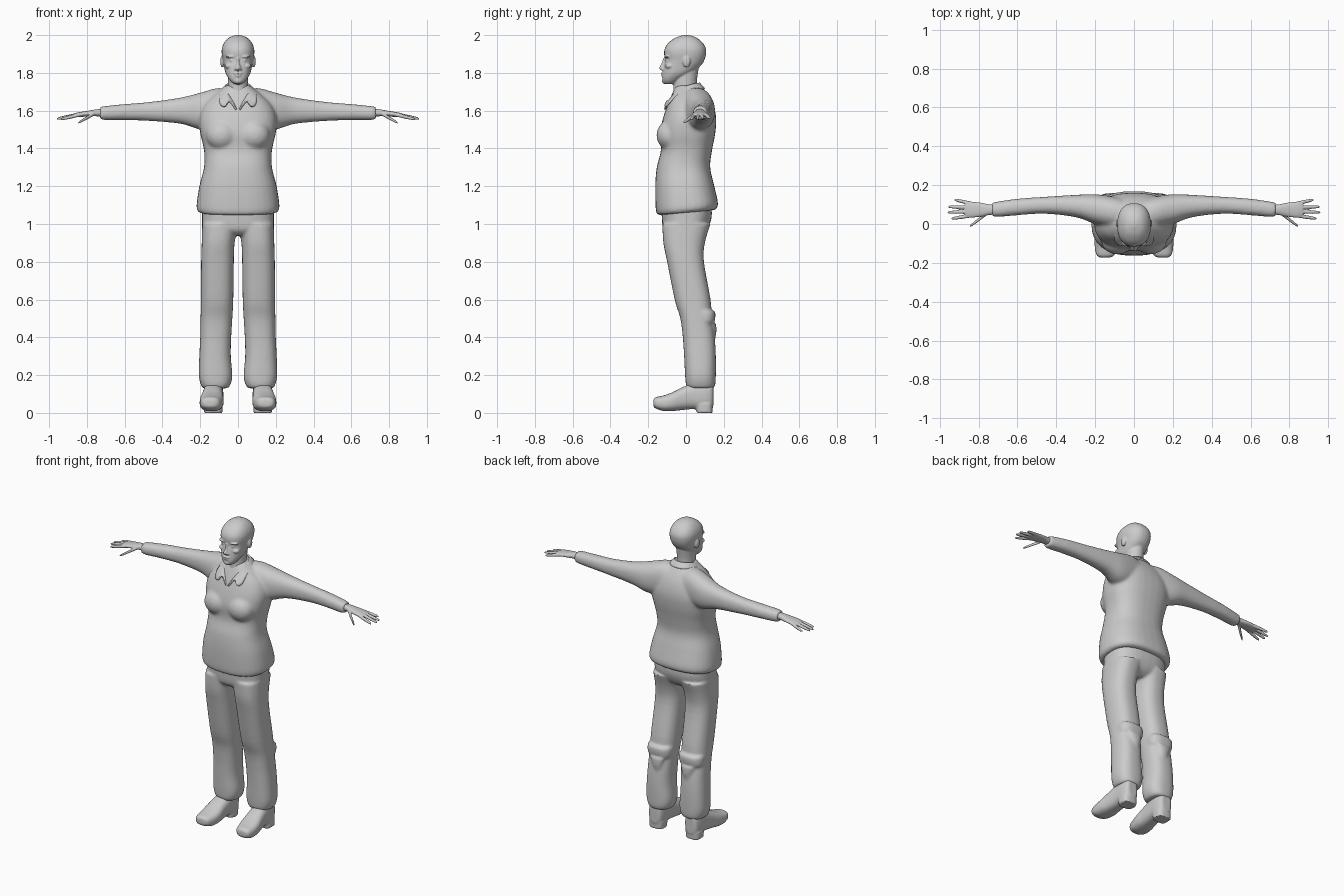
import bpy, bmesh
from math import cos, sin, pi
from mathutils import Vector, Matrix

cube = bpy.data.objects.get("Cube")
if cube:
    bpy.data.objects.remove(cube)

grey = bpy.data.materials.new("plain_grey")
grey.use_nodes = True
grey.diffuse_color = (0.6, 0.6, 0.6, 1)
grey.node_tree.nodes["Principled BSDF"].inputs["Base Color"].default_value = (0.6, 0.6, 0.6, 1)

CM = 0.01
SIDES = 32
AXES = {"x": (0, 1, 2), "y": (1, 0, 2), "z": (2, 0, 1)}


def spline(rings, steps=4):
    """Smooth a list of rings by passing a curve through their values."""
    out = []
    last = len(rings) - 1
    for i in range(last):
        a, b, c, d = (rings[min(max(i + k, 0), last)] for k in (-1, 0, 1, 2))
        for s in range(steps):
            t = s / steps
            out.append([q + t * (r - p) / 2 + t * t * (p - 2.5 * q + 2 * r - s_ / 2)
                        + t ** 3 * (1.5 * (q - r) + (s_ - p) / 2)
                        for p, q, r, s_ in zip(a, b, c, d)])
    out.append(rings[last])
    return out


def loft(bm, axis, rings, power=2.3, pair=False, smooth=True):
    """Skin rings (position, low a, high a, low b, high b) in centimetres."""
    main, ia, ib = AXES[axis]
    for side in ((1, -1) if pair else (1,)):
        loops = []
        for pos, a0, a1, b0, b1 in (spline(rings) if smooth else rings):
            loop = []
            for k in range(SIDES):
                c, s = cos(2 * pi * k / SIDES), sin(2 * pi * k / SIDES)
                p = [0, 0, 0]
                p[main] = pos
                for i, w, lo, hi in ((ia, c, a0, a1), (ib, s, b0, b1)):
                    bulge = abs(w) ** (2 / power) * (1 if w > 0 else -1)
                    p[i] = (lo + hi) / 2 + bulge * (hi - lo) / 2
                p[0] *= side
                loop.append(bm.verts.new(Vector(p) * CM))
            loops.append(loop)
        for low, high in zip(loops, loops[1:]):
            for k in range(SIDES):
                n = (k + 1) % SIDES
                bm.faces.new((low[k], low[n], high[n], high[k]))
        bm.faces.new(loops[0])
        bm.faces.new(loops[-1])


def upright(bm, rings, power=2.3):
    """Symmetric body section from (height, half width, front, back)."""
    loft(bm, "z", [(z, -w, w, f, b) for z, w, f, b in rings], power)


def blob(bm, centre, size, pair=False):
    for side in ((1, -1) if pair else (1,)):
        x, y, z = centre
        place = Matrix.Translation(Vector((x * side, y, z)) * CM)
        shape = Matrix.Diagonal((*(Vector(size) * CM), 1))
        bmesh.ops.create_uvsphere(bm, u_segments=20, v_segments=12, radius=1,
                                  matrix=place @ shape)


def finish(name, bm, voxel=None, relax=0):
    bmesh.ops.recalc_face_normals(bm, faces=bm.faces[:])
    mesh = bpy.data.meshes.new(name)
    bm.to_mesh(mesh)
    bm.free()
    mesh.materials.append(grey)
    mesh.polygons.foreach_set("use_smooth", [True] * len(mesh.polygons))
    obj = bpy.data.objects.new(name, mesh)
    bpy.context.collection.objects.link(obj)
    if voxel:
        merge = obj.modifiers.new("merge", "REMESH")
        merge.mode = "VOXEL"
        merge.voxel_size = voxel
        merge.use_smooth_shade = True
    if relax:
        soften = obj.modifiers.new("soften", "SMOOTH")
        soften.iterations = relax
        soften.factor = 0.5
    return obj


# Shirt: body, bust and sleeves merged into one cloth surface
bm = bmesh.new()
upright(bm, [(106, 20.5, -15, 15.5), (109, 22, -16, 17), (120, 20.5, -16.3, 15),
             (130, 18, -15.5, 12.8), (139, 18, -13.3, 13.8), (148, 20, -13.8, 15.5),
             (156, 20.5, -12.2, 16), (163, 18, -9.8, 14.5), (168, 13, -7.8, 12),
             (172, 8, -6, 9), (173.5, 6.5, -5, 7.5)], 2.5)
blob(bm, (8.5, -8.5, 147), (8.5, 7.2, 8), pair=True)
loft(bm, "x", [(0, 0, 12, 150, 170), (10, -2, 14, 150, 172), (20, 0, 15.3, 150, 169.5),
               (30, 3.5, 15, 153, 167), (46, 5.3, 14, 154.5, 164.7),
               (60, 4.5, 13, 155, 163.5), (70, 3.6, 11.6, 155, 162.5),
               (73, 3.8, 11, 155.5, 162)], pair=True)
for v in bm.verts:
    if v.co.z < 1.2:
        v.co.z += v.co.y * 0.09 * min(1, (1.2 - v.co.z) * 10)
finish("shirt", bm, 0.009, 8)

# Shirt collar: a folded strip around the neck, one half mirrored
upper = [(0, 7.5, 174.5), (4.5, 6, 174.5), (7, 1.5, 173.5), (6.2, -4.5, 171),
         (4, -8.2, 167), (0.3, -11.2, 160)]
lower = [(0, 10, 171.5), (6, 9, 171.5), (9.3, 1.5, 171.5), (10.2, -7, 167),
         (9.8, -10, 162.5), (6.2, -11.8, 161.5)]
bm = bmesh.new()
rows = [[bm.verts.new(Vector(p) * CM) for p in row] for row in (upper, lower)]
for i in range(len(upper) - 2):
    bm.faces.new((rows[0][i], rows[0][i + 1], rows[1][i + 1], rows[1][i]))
notch = bm.verts.new(Vector((5, -9.2, 167)) * CM)
bm.faces.new((rows[0][4], notch, rows[1][5], rows[1][4]))
edge = bm.verts.new(Vector((1.2, -11.6, 160.5)) * CM)
bm.faces.new((rows[0][4], rows[0][5], edge, notch))
collar = finish("collar", bm)
mirror = collar.modifiers.new("mirror", "MIRROR")
mirror.use_clip = True
rounding = collar.modifiers.new("rounding", "SUBSURF")
rounding.levels = rounding.render_levels = 2
thick = collar.modifiers.new("thickness", "SOLIDIFY")
thick.thickness = 0.009
thick.offset = 0

# Trousers: hips, two legs and the cloth folds behind the knees
bm = bmesh.new()
upright(bm, [(94, 14, -9, 7), (97, 18.5, -12, 11), (103, 19, -12.8, 13.5),
             (110, 19, -13, 13.5)], 2.6)
loft(bm, "z", [(13, 5.5, 18.5, 1, 14.5), (15, 4, 19.7, 0, 15.5), (20, 3, 20.8, -0.5, 15.8),
               (30, 3.8, 20.5, -1, 15.8), (40, 3.6, 20, -1.7, 15.2), (50, 3, 19.8, -3, 13.7),
               (60, 2.5, 19.7, -6, 13), (80, 2.2, 19.5, -10, 9.5), (90, 1.8, 19.2, -12, 10),
               (100, 0, 19, -12.5, 13)], 2.5, pair=True)
loft(bm, "z", [(46, 5, 17, 4, 13), (48, 3.4, 19.3, 3, 15), (52, 3, 19.6, 2, 15.6),
               (54, 3.4, 19.2, 2, 15), (54.5, 5, 18, 3, 13)], 2.6, pair=True)
loft(bm, "z", [(37, 9, 12, 12, 15), (42, 7.5, 14, 12, 16), (47, 6, 16, 11, 16)], pair=True)
finish("trousers", bm, 0.008, 5)

# Shoes: rounded upper with a raised heel block
bm = bmesh.new()
loft(bm, "y", [(-17.3, 12.5, 17.5, 3.5, 7), (-16, 10, 19.3, 2.3, 8.3), (-12, 8.4, 20.2, 1, 9.2),
               (-7, 7.6, 20.2, 1, 11), (-2, 7.8, 19.3, 1.5, 13.5), (4, 7.8, 18.5, 2, 16),
               (10, 7.8, 18.2, 1.5, 17), (13.5, 8.8, 17.2, 2, 17), (14.5, 10.5, 15.5, 4, 15)],
     2.6, pair=True)
loft(bm, "z", [(0, 8.3, 18, 5.5, 14), (5, 8, 18.2, 5, 14.3)], 3, pair=True, smooth=False)
finish("shoes", bm, 0.006, 3)

# Hands: wrist and palm, four fingers and a thumb
bm = bmesh.new()
loft(bm, "x", [(68, 4.8, 9.8, 156.5, 161), (74, 4.7, 10, 157, 160.8), (79, 3.8, 11, 157, 160),
               (84, 3.3, 11.4, 156.6, 159.2), (87, 4, 11, 156.6, 158.5)], pair=True)
fingers = [((83, 10.4, 158), (92.5, 12.5, 156)), ((84, 8.5, 158), (95.7, 8.9, 155.8)),
           ((84, 6.4, 158), (96, 6, 155.6)), ((83, 4.4, 158), (94, 2.8, 155.4)),
           ((75, 6, 159), (84.5, -1.2, 153.6))]
for start, end in fingers:
    rings = []
    for t, r in ((0, 0.95), (0.5, 0.95), (0.85, 0.75), (0.97, 0.5), (1, 0.2)):
        x, y, z = Vector(start).lerp(Vector(end), t)
        rings.append((x, y - r, y + r, z - r, z + r))
    loft(bm, "x", rings, 2, pair=True)
finish("hands", bm, 0.0035, 2)

# Head: skull, jaw and neck merged with the facial features
bm = bmesh.new()
upright(bm, [(174, 2, -11, -7), (175, 3.4, -12, -5), (177, 5, -12.5, -2), (180, 6.6, -12.3, 3.5),
             (184, 7.5, -11.8, 8), (187, 8.1, -11.2, 9.8), (190, 8.6, -11.6, 10.6),
             (193, 8.5, -11.2, 10.5), (196, 7.3, -9.2, 8.8), (198.5, 5, -5.8, 5.8),
             (199.7, 2.4, -2.5, 2.8), (200, 0.8, -1, 1)])
upright(bm, [(160, 4, -10.5, 5), (166, 5.5, -8, 6), (170, 5.5, -6.8, 6),
             (176, 5.3, -6.5, 5.8), (184, 5.5, -6, 7)], 2)
upright(bm, [(181.3, 0.8, -13, -10), (182, 1.6, -14, -10), (183, 1.5, -14, -10),
             (185, 0.9, -13, -10), (188, 0.7, -12.1, -9)], 2)
blob(bm, (3.6, -9.7, 188.6), (3, 1.9, 0.8), pair=True)
blob(bm, (3.2, -9.6, 186.6), (1.4, 1.5, 0.8), pair=True)
blob(bm, (4.6, -8.6, 183.6), (2.3, 2.4, 1.6), pair=True)
blob(bm, (1.2, -12.2, 182), (0.9, 1, 0.8), pair=True)
blob(bm, (0, -12, 179.7), (2.4, 1.3, 0.6))
blob(bm, (0, -11.8, 178.4), (2.1, 1.3, 0.7))
blob(bm, (0, -11.3, 175.8), (2.2, 1.5, 1.6))
blob(bm, (8.3, 0.3, 186), (1.1, 2.1, 3.1), pair=True)
finish("head", bm, 0.004, 3)
